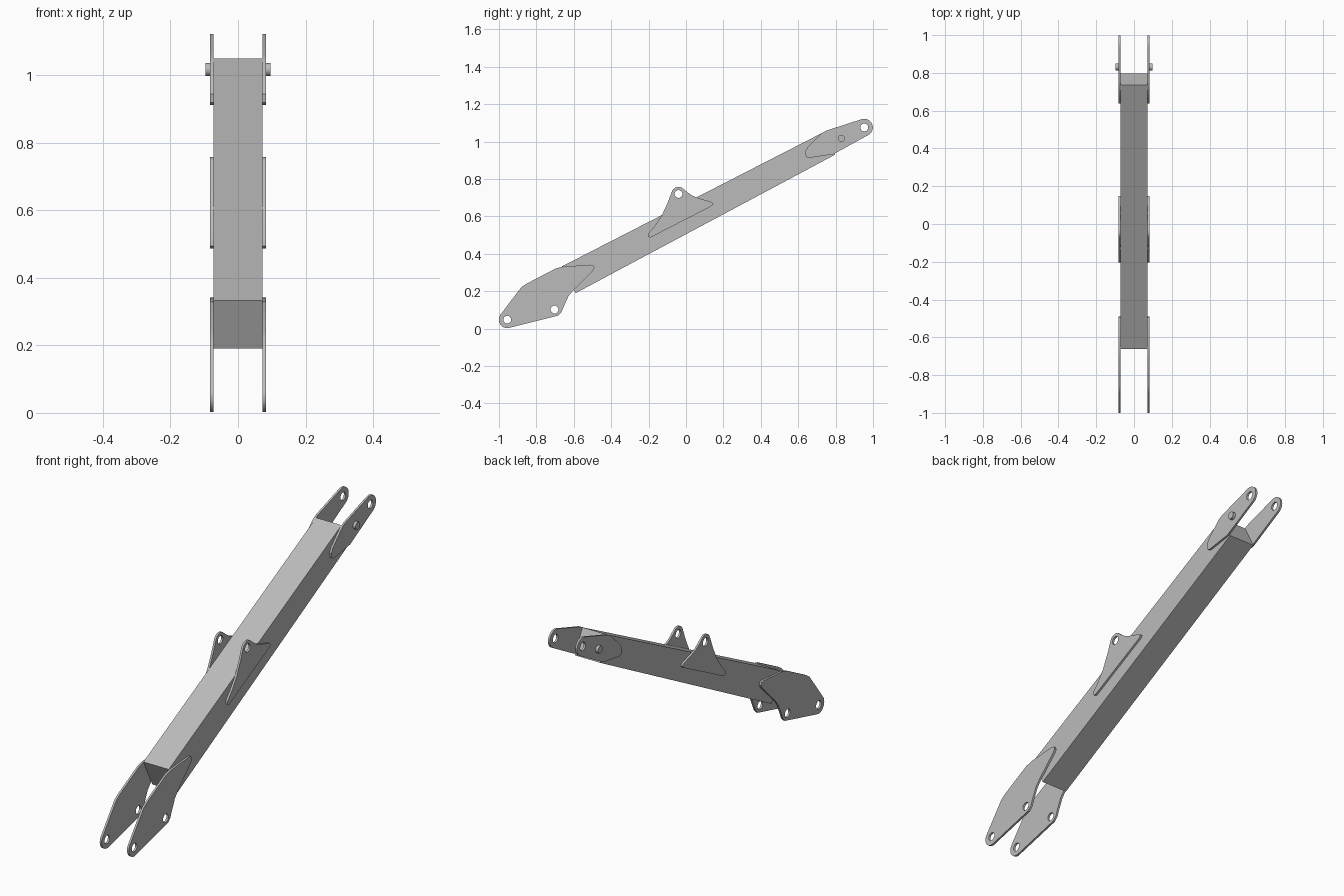
import bpy, bmesh, math
from mathutils import Vector

cube = bpy.data.objects.get("Cube")
if cube:
    bpy.data.objects.remove(cube)

steel = bpy.data.materials.new("grey steel")
steel.use_nodes = True
GREY = (0.5, 0.5, 0.5, 1)
steel.diffuse_color = GREY
steel.node_tree.nodes["Principled BSDF"].inputs["Base Color"].default_value = GREY

BEAM_HALF = 0.072
PLATE = 0.0105


def arc(center, radius, start, end, steps):
    """Points in the side plane, running from start to end in degrees."""
    angles = [math.radians(start + (end - start) * i / steps) for i in range(steps + 1)]
    return [(center[0] + radius * math.cos(a), center[1] + radius * math.sin(a)) for a in angles]


def slab(name, outline, x0, x1, holes=()):
    """Side profile with round holes, extruded from x0 to x1."""
    bm = bmesh.new()
    loops = [outline] + [arc(c, 0.021, 0, 345, 23) for c in holes]
    edges = []
    for loop in loops:
        verts = [bm.verts.new((x0, y, z)) for y, z in loop]
        edges += [bm.edges.new((v, verts[i - 1])) for i, v in enumerate(verts)]
    if holes:
        bmesh.ops.triangle_fill(bm, edges=edges, use_beauty=True, normal=(1, 0, 0))
    else:
        bm.faces.new(list(bm.verts))
    grown = bmesh.ops.extrude_face_region(bm, geom=list(bm.faces), use_keep_orig=True)
    moved = [g for g in grown["geom"] if isinstance(g, bmesh.types.BMVert)]
    bmesh.ops.translate(bm, verts=moved, vec=Vector((x1 - x0, 0, 0)))
    bmesh.ops.recalc_face_normals(bm, faces=list(bm.faces))
    mesh = bpy.data.meshes.new(name)
    bm.to_mesh(mesh)
    bm.free()
    obj = bpy.data.objects.new(name, mesh)
    bpy.context.collection.objects.link(obj)
    mesh.materials.append(steel)
    bpy.ops.object.select_all(action="DESELECT")
    obj.select_set(True)
    bpy.context.view_layer.objects.active = obj
    bpy.ops.object.shade_smooth_by_angle(angle=math.radians(30))
    return obj


# Main box beam
slab("main_beam", [(-0.663, 0.333), (-0.59, 0.19), (0.797, 0.93), (0.735, 1.05)],
     -BEAM_HALF, BEAM_HALF)

# Bracket outlines, each with a rounded lug
low_pin, low_pin_2 = (-0.956, 0.048), (-0.703, 0.102)
lower = arc(low_pin, 0.045, 283, 143, 12) + [
    (-0.901, 0.195), (-0.88, 0.222), (-0.853, 0.24), (-0.698, 0.321), (-0.66, 0.331),
    (-0.511, 0.342), (-0.495, 0.338), (-0.489, 0.326), (-0.498, 0.309), (-0.602, 0.206),
    (-0.628, 0.174), (-0.65, 0.126), (-0.666, 0.088), (-0.684, 0.07)]

mid_pin = (-0.04, 0.72)
middle = arc(mid_pin, 0.038, 165, 40, 10) + [
    (0.01, 0.728), (0.034, 0.711), (0.067, 0.698), (0.136, 0.677), (0.147, 0.667),
    (0.136, 0.655), (-0.19, 0.487), (-0.203, 0.494), (-0.2, 0.511), (-0.168, 0.548),
    (-0.131, 0.602), (-0.099, 0.671)]

top_pin = (0.953, 1.076)
upper = arc(top_pin, 0.046, 108, -60, 14) + [
    (0.789, 0.933), (0.655, 0.912), (0.641, 0.92), (0.637, 0.945), (0.65, 0.97),
    (0.725, 1.045), (0.751, 1.059)]

# Paired brackets and pin stubs on both sides
for side, sign in (("left", 1), ("right", -1)):
    inner, outer = sign * BEAM_HALF, sign * (BEAM_HALF + PLATE)
    slab(f"lower_bracket_{side}", lower, inner, outer, [low_pin, low_pin_2])
    slab(f"middle_bracket_{side}", middle, inner, outer, [mid_pin])
    slab(f"upper_bracket_{side}", upper, inner, outer, [top_pin])
    slab(f"pin_stub_{side}", arc((0.831, 1.017), 0.019, 0, 345, 23), outer, sign * 0.097)
